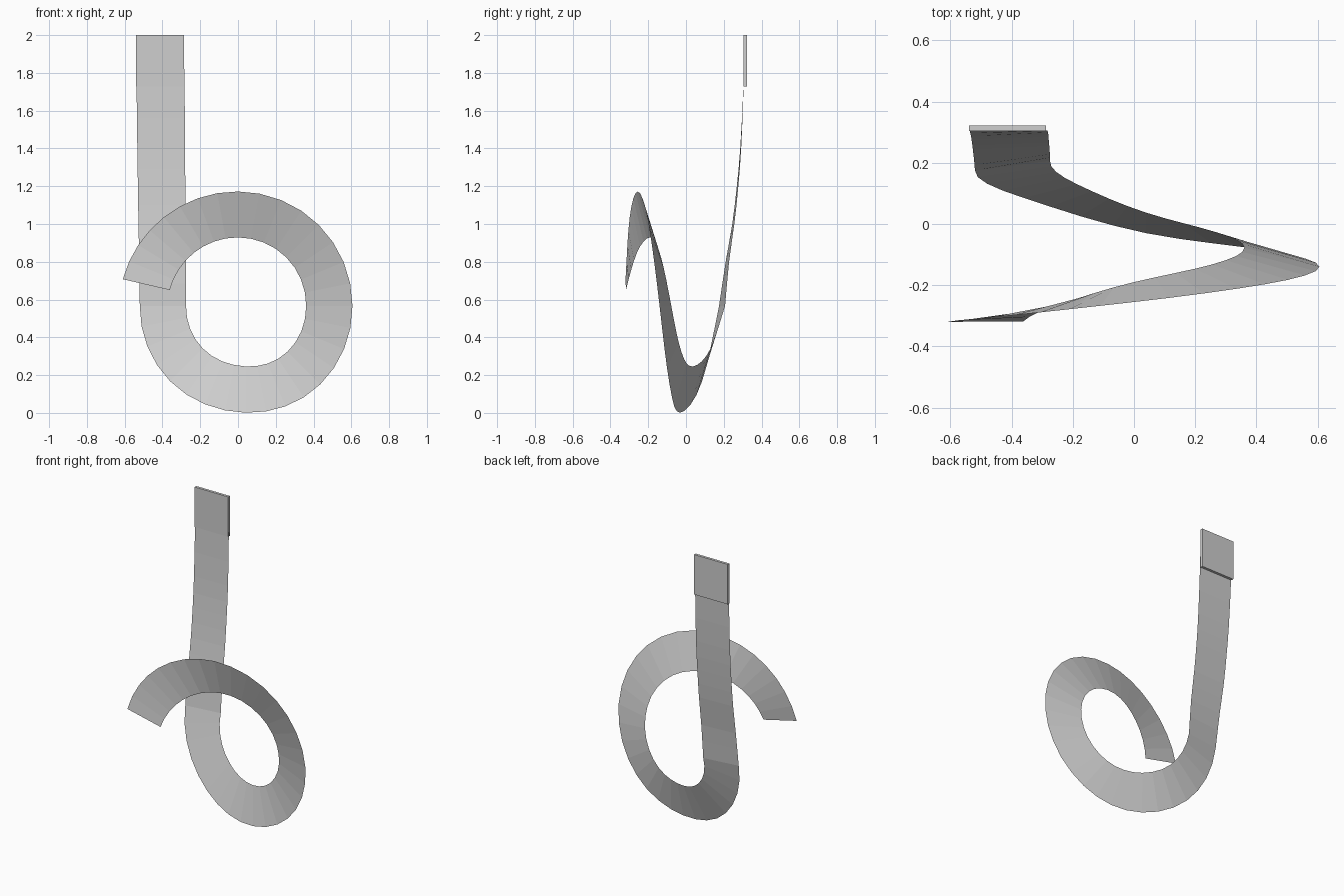
import bpy, bmesh
from math import radians, sin, cos
from mathutils import Vector

cube = bpy.data.objects.get("Cube")
if cube:
    bpy.data.objects.remove(cube, do_unlink=True)

grey = bpy.data.materials.new("light_grey")
grey.use_nodes = True
grey.diffuse_color = (0.62, 0.62, 0.62, 1)
grey.node_tree.nodes["Principled BSDF"].inputs["Base Color"].default_value = grey.diffuse_color


def add_object(name, bm):
    mesh = bpy.data.meshes.new(name)
    bm.to_mesh(mesh)
    bm.free()
    mesh.materials.append(grey)
    ob = bpy.data.objects.new(name, mesh)
    bpy.context.collection.objects.link(ob)
    return ob


def spline(keys, per_span):
    """Catmull-Rom interpolation through rows of values."""
    rows = [Vector(k) for k in keys]
    rows = [2 * rows[0] - rows[1]] + rows + [2 * rows[-1] - rows[-2]]
    out = []
    for a, b, c, d in zip(rows, rows[1:], rows[2:], rows[3:]):
        for i in range(per_span):
            t = i / per_span
            out.append(0.5 * (2 * b + (c - a) * t + (2 * a - 5 * b + 4 * c - d) * t ** 2
                              + (3 * b - a - 3 * c + d) * t ** 3))
    return out + [rows[-2]]


# Loop: angle, centre x, outer radius, width, outer y, inner y
loop = [
    (167, 0, .626, .255, -.32, -.318),
    (130, 0, .612, .247, -.298, -.26),
    (90, 0, .605, .243, -.255, -.19),
    (45, 0, .605, .243, -.197, -.132),
    (0, 0, .606, .245, -.14, -.078),
    (-45, .02, .588, .245, -.087, -.025),
    (-90, .04, .566, .245, -.03, .037),
    (-135, .04, .565, .245, .085, .13),
    (-180, .04, .56, .245, .175, .207),
]
# Upright strap: height, outer x, inner x, outer y, inner y
strap = [
    (.567, -.52, -.275, .175, .207),
    (.8, -.523, -.275, .21, .228),
    (1.0, -.527, -.277, .245, .256),
    (1.2, -.53, -.279, .269, .277),
    (1.4, -.533, -.28, .287, .292),
    (1.73, -.537, -.283, .304, .305),
    (2.0, -.538, -.288, .306, .306),
]

sections = []
for angle, cx, r, width, y_out, y_in in spline(loop, 4):
    c, s = cos(radians(angle)), sin(radians(angle))
    sections.append([(cx + k * c, y, .567 + k * s) for k, y in ((r, y_out), (r - width, y_in))])
for z, x_out, x_in, y_out, y_in in spline(strap, 2)[1:]:
    sections.append([(x_out, y_out, z), (x_in, y_in, z)])

# Ribbon: one thin strip following the sections
bm = bmesh.new()
rails = [[bm.verts.new(p) for p in sec] for sec in sections]
for (a, b), (c, d) in zip(rails, rails[1:]):
    bm.faces.new((a, b, d, c))
add_object("curled_ribbon", bm)

# End tab: thin plate at the top of the strap
bm = bmesh.new()
bmesh.ops.create_cube(bm, size=1)
bmesh.ops.scale(bm, vec=(.253, .018, .272), verts=bm.verts)
bmesh.ops.translate(bm, vec=(-.4135, .313, 1.864), verts=bm.verts)
add_object("end_tab", bm)
